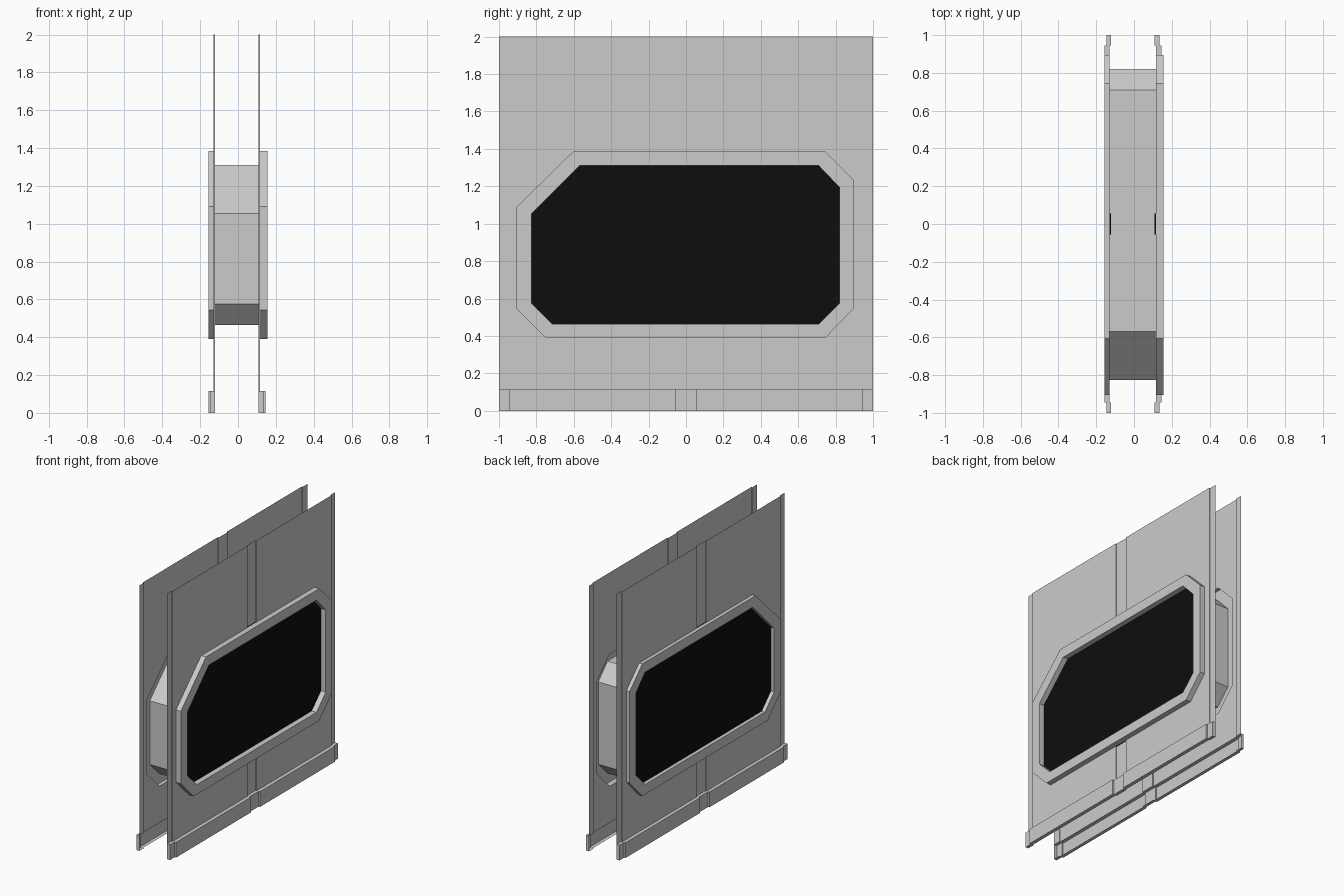
import bpy, bmesh
from mathutils import Vector

if "Cube" in bpy.data.objects:
    bpy.data.objects.remove(bpy.data.objects["Cube"])

BLACK = bpy.data.materials.new("black_glass")
BLACK.diffuse_color = (0.004, 0.004, 0.004, 1)
BLACK.use_nodes = True
BLACK.node_tree.nodes["Principled BSDF"].inputs["Base Color"].default_value = BLACK.diffuse_color

# Window outlines as (y, z), counter-clockwise
INNER = [(-0.715, 0.465), (0.71, 0.465), (0.82, 0.575), (0.82, 1.195),
         (0.71, 1.31), (-0.57, 1.31), (-0.825, 1.055), (-0.825, 0.575)]
OUTER = [(-0.75, 0.39), (0.745, 0.39), (0.895, 0.545), (0.895, 1.235),
         (0.745, 1.385), (-0.605, 1.385), (-0.905, 1.09), (-0.905, 0.545)]
BASE_H = 0.115


def make(name, bm, side=0, mat=None):
    """Store a bmesh as an object, open shells facing the given x side."""
    bmesh.ops.remove_doubles(bm, verts=bm.verts, dist=1e-5)
    bmesh.ops.recalc_face_normals(bm, faces=bm.faces)
    if side and side * sum(f.normal.x * f.calc_area() for f in bm.faces) < 0:
        bmesh.ops.reverse_faces(bm, faces=bm.faces)
    me = bpy.data.meshes.new(name)
    bm.to_mesh(me)
    bm.free()
    if mat:
        me.materials.append(mat)
    bpy.context.collection.objects.link(bpy.data.objects.new(name, me))


def face(bm, pts):
    bm.faces.new([bm.verts.new(p) for p in pts])


def bridge(bm, a, b):
    """Quads between two closed loops."""
    n = len(a)
    for i in range(n):
        j = (i + 1) % n
        face(bm, [a[i], a[j], b[j], b[i]])


def ring(x, outline):
    return [(x, y, z) for y, z in outline]


def stepped(out, rec):
    """Plan line (x, y): two raised panels, recessed at the middle and ends."""
    return [(rec, -1), (rec, -0.945), (out, -0.945), (out, -0.055),
            (rec, -0.055), (rec, 0.055), (out, 0.055), (out, 0.945),
            (rec, 0.945), (rec, 1)]


def sheet(bm, path, z0, z1):
    for (xa, ya), (xb, yb) in zip(path, path[1:]):
        face(bm, [(xa, ya, z0), (xb, yb, z0), (xb, yb, z1), (xa, ya, z1)])


def build_side(tag, s, wall, rec, base, base_rec, frame):
    wall_path, base_path = stepped(wall, rec), stepped(base, base_rec)

    # Panelled wall sheet with the window outline cut out
    bm = bmesh.new()
    sheet(bm, wall_path, BASE_H, 2)
    planes = []
    for (ya, za), (yb, zb) in zip(OUTER, OUTER[1:] + OUTER[:1]):
        co, no = Vector((0, ya, za)), Vector((0, zb - za, ya - yb))
        planes.append((co, no))
        bmesh.ops.bisect_plane(bm, geom=bm.verts[:] + bm.edges[:] + bm.faces[:],
                               plane_co=co, plane_no=no, dist=1e-6)
    hole = [f for f in bm.faces
            if all((f.calc_center_median() - co).dot(no) < 0 for co, no in planes)]
    bmesh.ops.delete(bm, geom=hole, context='FACES')
    bmesh.ops.remove_doubles(bm, verts=bm.verts, dist=1e-5)
    bmesh.ops.dissolve_limit(bm, angle_limit=0.01, verts=bm.verts, edges=bm.edges)
    make("wall_" + tag, bm, s)

    # Hollow skirting that follows the wall steps
    bm = bmesh.new()
    sheet(bm, base_path, 0, BASE_H)
    for i in range(0, 10, 2):
        (xa, y0), (xb, y1) = base_path[i], base_path[i + 1]
        xw = wall_path[i][0]
        for z in (0, BASE_H):
            face(bm, [(xa, y0, z), (xb, y1, z), (xw, y1, z), (xw, y0, z)])
    for y in (-1, 1):
        face(bm, [(rec, y, 0), (base_rec, y, 0), (base_rec, y, BASE_H), (rec, y, BASE_H)])
    make("skirting_" + tag, bm, s)

    # Window frame: outer edge, front face and inner reveal
    bm = bmesh.new()
    bridge(bm, ring(wall, OUTER), ring(frame, OUTER))
    bridge(bm, ring(frame, OUTER), ring(frame, INNER))
    bridge(bm, ring(frame, INNER), ring(wall, INNER))
    make("window_frame_" + tag, bm, s)

    # Glass
    bm = bmesh.new()
    face(bm, ring(wall, INNER))
    make("glass_" + tag, bm, s, BLACK)

    # Dark caps where the middle groove meets the frame
    bm = bmesh.new()
    for z in (0.39, 1.385):
        face(bm, [(wall, -0.055, z), (rec, -0.055, z), (rec, 0.055, z), (wall, 0.055, z)])
    make("groove_caps_" + tag, bm, 0, BLACK)


build_side("left", -1, -0.13, -0.122, -0.157, -0.146, -0.157)
build_side("right", 1, 0.117, 0.109, 0.145, 0.134, 0.157)

# Window tunnel joining both walls
bm = bmesh.new()
bridge(bm, ring(-0.13, INNER), ring(0.117, INNER))
make("window_tunnel", bm)
